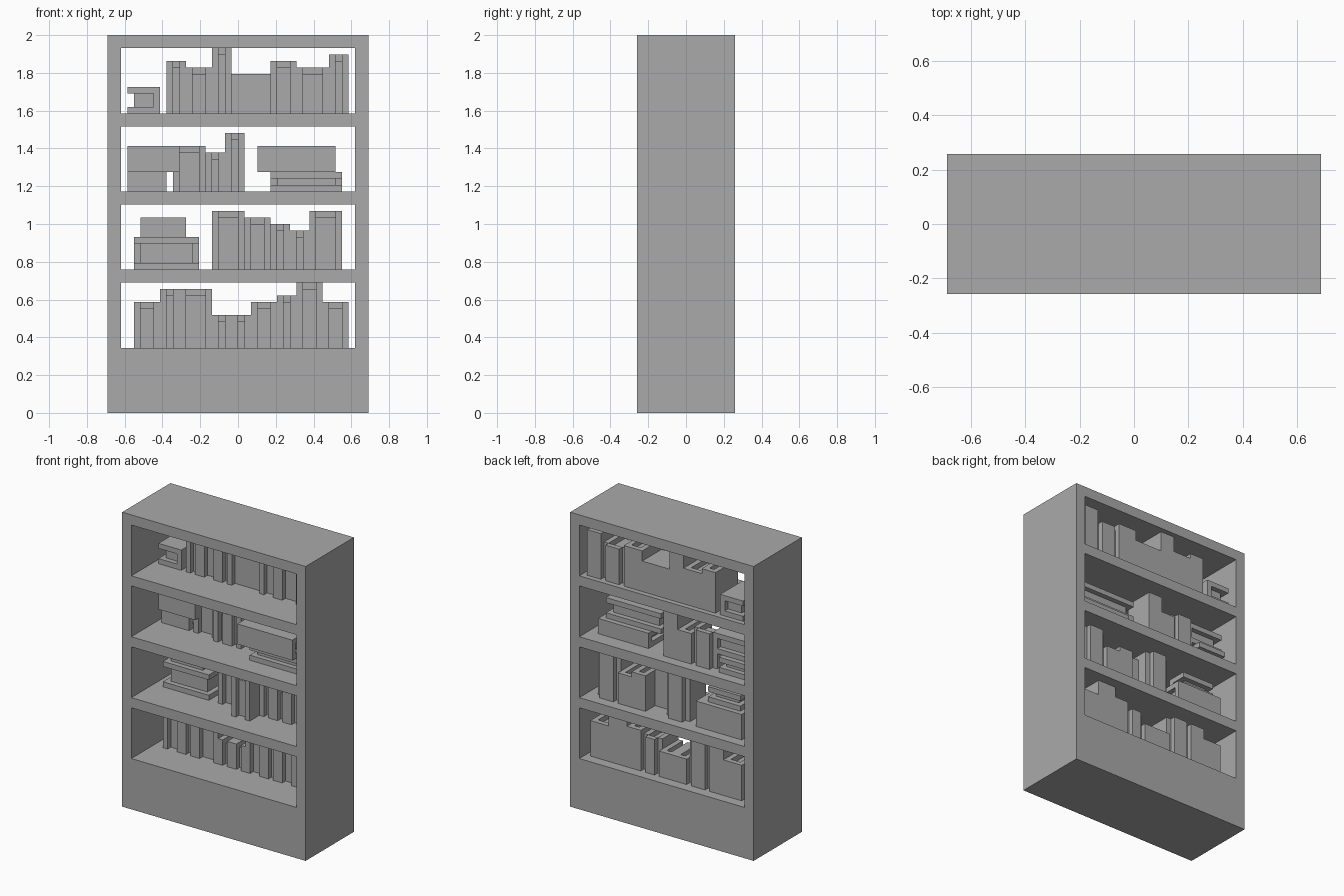
import bpy
import bmesh

cube = bpy.data.objects.get("Cube")
if cube:
    bpy.data.objects.remove(cube, do_unlink=True)

U = 2 / 58                      # one block of the grid
HALF_W, HALF_D = 20, 7.5        # half width and half depth of the case

grey = bpy.data.materials.new("grey")
grey.use_nodes = True
colour = (0.4, 0.4, 0.4, 1)
grey.diffuse_color = colour
grey.node_tree.nodes["Principled BSDF"].inputs["Base Color"].default_value = colour


def make(name, boxes):
    """Join boxes, each (x0, x1, y0, y1, z0, z1) in blocks, into one object."""
    bm = bmesh.new()
    for x0, x1, y0, y1, z0, z1 in boxes:
        verts = bmesh.ops.create_cube(bm, size=1)["verts"]
        for v in verts:
            v.co.x = U * (x1 if v.co.x > 0 else x0)
            v.co.y = U * (y1 if v.co.y > 0 else y0)
            v.co.z = U * (z1 if v.co.z > 0 else z0)
    mesh = bpy.data.meshes.new(name)
    bm.to_mesh(mesh)
    bm.free()
    mesh.materials.append(grey)
    obj = bpy.data.objects.new(name, mesh)
    bpy.context.collection.objects.link(obj)
    return obj


def depth(front, back):
    """Turn distances from the front and back of the case into y values."""
    return front - HALF_D, HALF_D - back


def upright_book(name, x0, x1, z0, height, front, back, narrow_spine=False):
    """Standing book: spine at the back, pages recessed at front and top."""
    y0, y1 = depth(front, back)
    z1 = z0 + height
    inset = 1 if narrow_spine else 0
    make(name, [
        (x0, x0 + 1, y0, y1 - inset, z0, z1),
        (x1 - 1, x1, y0, y1 - inset, z0, z1),
        (x0 + inset, x1 - inset, y1 - 1, y1, z0, z1),
        (x0 + 1, x1 - 1, y0 + 1, y1 - 1, z0, z1 - 1),
    ])


def flat_book(name, x0, x1, z0, height, front, back, spine):
    """Lying book: two covers, a spine on one side, recessed pages."""
    y0, y1 = depth(front, back)
    z1 = z0 + height
    spines = {
        "front": (x0, x1, y0, y0 + 1, z0, z1),
        "back": (x0, x1, y1 - 1, y1, z0, z1),
        "left": (x1 - 1, x1, y0, y1, z0, z1),
    }
    make(name, [
        (x0, x1, y0, y1, z0, z0 + 1),
        (x0, x1, y0, y1, z1 - 1, z1),
        spines[spine],
        (x0 + 1, x1 - 1, y0 + 1, y1 - 1, z0 + 1, z1 - 1),
    ])


# Case: one mesh pierced by four openings, so that the faces stay clean
case = make("bookcase_frame", [(-HALF_W, HALF_W, -HALF_D, HALF_D, 0, 58)])
cutter = make("opening_cutter", [(-18, 18, -9, 9, z, z + 10) for z in (10, 22, 34, 46)])
cutter.hide_render = True
cutter.hide_viewport = True
cut = case.modifiers.new("openings", "BOOLEAN")
cut.operation = "DIFFERENCE"
cut.solver = "EXACT"
cut.object = cutter
bpy.context.view_layer.update()
evaluated = case.evaluated_get(bpy.context.evaluated_depsgraph_get())
pierced = bpy.data.meshes.new_from_object(evaluated)
case.modifiers.clear()
case.data = pierced
bpy.data.objects.remove(cutter, do_unlink=True)

# Rows of standing books: start x, then (width, height, narrow spine)
rows = [
    ("bottom", 10, 7, 2, -16, [(4, 7, 0), (3, 9, 0), (5, 9, 1), (3, 5, 0), (3, 5, 0),
                               (4, 7, 1), (3, 8, 0), (4, 10, 0), (4, 7, 0)]),
    ("lower", 22, 7, 2, -4, [(5, 9, 1), (4, 8, 0), (3, 7, 0), (3, 6, 0), (5, 9, 1)]),
    ("upper", 34, 7, 2, -10, [(5, 7, 1), (3, 6, 0), (3, 9, 0)]),
    ("top", 46, 7, 1, -11, [(3, 8, 0), (4, 7, 0), (3, 10, 0), (6, 6, 0),
                            (4, 8, 0), (5, 7, 1), (3, 9, 0)]),
]
for shelf, z, front, back, x, books in rows:
    for i, (width, height, narrow) in enumerate(books):
        name = f"{shelf}_shelf_book_{i + 1}"
        if width == 6:
            # Plain box among the top books
            make("top_shelf_box", [(x, x + width, *depth(front + 1, back), z, z + height)])
        else:
            # One book on the lower shelf is pulled forward
            pull = 3 if shelf == "lower" and i == 1 else 0
            # The first book on the upper shelf sits behind the stack
            push = 1 if shelf == "upper" and i == 0 else 0
            upright_book(name, x, x + width, z, height,
                         front - pull + push, back + pull, bool(narrow))
        x += width

# Lying books
flat_book("top_shelf_flat_book", -17, -12, 46, 4, 7, 1, "left")
flat_book("upper_shelf_right_stack_lower", 5, 16, 34, 3, 4, 3, "back")
flat_book("upper_shelf_right_stack_upper", 3, 15, 37, 4, 3, 4, "front")
flat_book("upper_shelf_left_stack_lower", -17, -11, 34, 3, 8, 2, "front")
flat_book("upper_shelf_left_stack_upper", -17, -9, 37, 4, 7, 3, "front")
flat_book("lower_shelf_stack_lower", -16, -6, 22, 5, 7, 2, "back")
flat_book("lower_shelf_stack_upper", -15, -8, 27, 3, 8, 3, "front")
